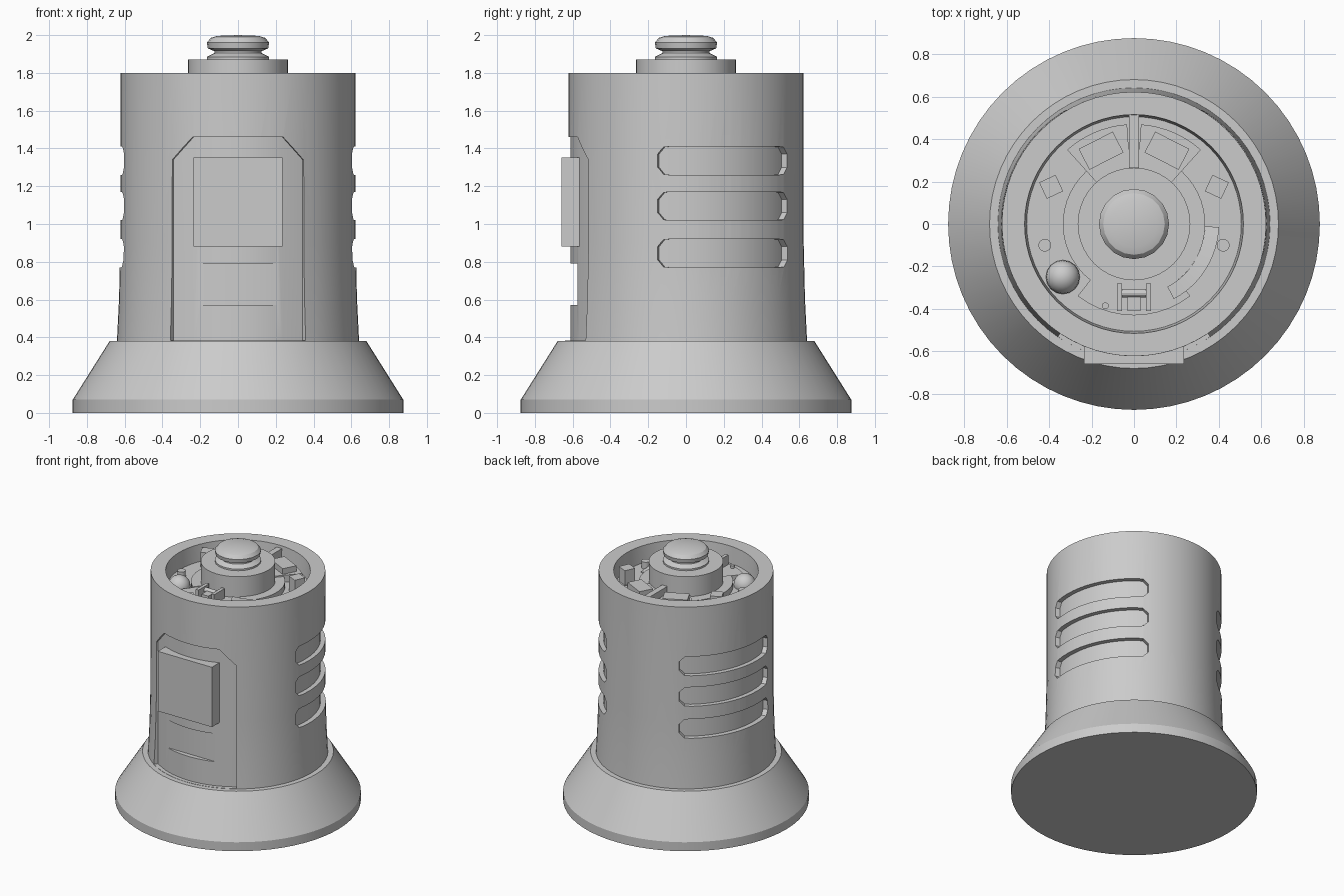
import bpy, bmesh, math
from math import radians, sin, cos, pi
from mathutils import Matrix, Vector

if "Cube" in bpy.data.objects:
    bpy.data.objects.remove(bpy.data.objects["Cube"])

FLOOR = 1.67


def finish(name, bm, smooth=True):
    bmesh.ops.remove_doubles(bm, verts=bm.verts, dist=1e-5)
    bmesh.ops.recalc_face_normals(bm, faces=bm.faces)
    me = bpy.data.meshes.new(name)
    bm.to_mesh(me)
    bm.free()
    ob = bpy.data.objects.new(name, me)
    bpy.context.collection.objects.link(ob)
    if smooth:
        shade(ob)
    return ob


def activate(ob):
    bpy.ops.object.select_all(action='DESELECT')
    ob.select_set(True)
    bpy.context.view_layer.objects.active = ob


def shade(ob):
    activate(ob)
    bpy.ops.object.shade_smooth_by_angle(angle=radians(25))


def lathe(name, profile, sides, smooth=True):
    bm = bmesh.new()
    vs = [bm.verts.new((r, 0, z)) for r, z in profile]
    es = [bm.edges.new(p) for p in zip(vs, vs[1:])]
    bmesh.ops.spin(bm, geom=vs + es, axis=(0, 0, 1), cent=(0, 0, 0),
                   angle=2 * pi, steps=sides, use_merge=True)
    return finish(name, bm, smooth)


def wrapped(name, columns, r0, r1, smooth=True):
    """Solid wrapped round the z axis; columns are (degrees, z low, z high)."""
    bm = bmesh.new()
    rings = []
    for a, lo, hi in columns:
        c, s = cos(radians(a)), sin(radians(a))
        rings.append([bm.verts.new((r * c, r * s, z))
                      for r, z in ((r0, lo), (r1, lo), (r1, hi), (r0, hi))])
    for p, q in zip(rings, rings[1:]):
        for i in range(4):
            j = (i + 1) % 4
            bm.faces.new((p[i], p[j], q[j], q[i]))
    bm.faces.new(rings[0])
    bm.faces.new(rings[-1])
    return finish(name, bm, smooth)


def arc(a, b, lo, hi, n=12):
    return [(a + (b - a) * i / n, lo, hi) for i in range(n + 1)]


def box(name, centre, size, turn=0):
    bm = bmesh.new()
    bmesh.ops.create_cube(bm, size=1, matrix=Matrix.Translation(centre)
                          @ Matrix.Rotation(radians(turn), 4, 'Z')
                          @ Matrix.Diagonal(Vector((*size, 1))))
    return finish(name, bm, False)


def rod(name, centre, radius, length, sides=16, axis='Z'):
    bm = bmesh.new()
    rot = Matrix.Rotation(pi / 2, 4, 'Y') if axis == 'X' else Matrix.Identity(4)
    bmesh.ops.create_cone(bm, cap_ends=True, segments=sides, radius1=radius, radius2=radius,
                          depth=length, matrix=Matrix.Translation(centre) @ rot)
    return finish(name, bm)


def cut(target, cutter):
    cutter.hide_render = True
    mod = target.modifiers.new("cut", 'BOOLEAN')
    mod.operation, mod.solver, mod.object = 'DIFFERENCE', 'EXACT', cutter
    activate(target)
    bpy.ops.object.modifier_apply(modifier=mod.name)
    bpy.data.objects.remove(cutter)


# Flared base and hollow-topped cylindrical body
body = lathe("body", [(0, 0), (.875, 0), (.875, .07), (.68, .38), (.641, .38), (.63, .6),
                      (.623, .9), (.622, 1.8), (.515, 1.8), (.505, FLOOR), (0, FLOOR)], 64, False)

# Three curved vent slots on each side
for z in (1.335, 1.095, .845):
    for flip in (False, True):
        cols = [(-14, z - .035, z + .035), (-11, z - .072, z + .072)]
        cols += arc(-8, 52, z - .075, z + .075)
        cols += [(56, z - .072, z + .072), (59.5, z - .035, z + .035)]
        if flip:
            cols = [(180 - a, lo, hi) for a, lo, hi in cols]
        cut(body, wrapped("slot_cutter", cols, .588, .72, False))

# Shallow front panel with chamfered top corners, and its lower window
panel = [(-90 - 34, .382, 1.34)] + arc(-90 - 22.6, -90 + 22.6, .382, 1.46) + [(-90 + 34, .382, 1.34)]
cut(body, wrapped("panel_cutter", panel, .612, .75, False))
cut(body, box("window_cutter", (0, -.66, .68), (.47, .17, .22)))
shade(body)

# Raised front plate
box("front_plate", (0, -.61, 1.117), (.47, .10, .47))

# Central hub, collar and knob
lathe("hub", [(0, FLOOR - .02), (.265, FLOOR - .02), (.265, 1.872), (0, 1.872)], 40)
wrapped("hub_collar", arc(-52, 232, FLOOR - .02, 1.715, 40), .25, .335)
lathe("knob", [(0, 1.86), (.165, 1.86), (.165, 1.885), (.125, 1.905), (.125, 1.915), (.16, 1.93),
               (.165, 1.96), (.145, 1.985), (.11, 1.996), (0, 2.0)], 20)

# Mirrored fittings on the recessed floor
for side, s in (("right", 1), ("left", -1)):
    def around(a):
        return a if s > 0 else 180 - a
    wrapped("rear_wedge_" + side, arc(around(48), around(86), FLOOR - .02, 1.725, 8), .26, .47)
    box("rear_block_" + side, (s * .155, .345, 1.735), (.18, .11, .07), -27 * s)
    box("post_" + side, (s * .39, .175, 1.72), (.085, .085, .13), -25 * s)
    rod("pin_" + side, (s * .42, -.1, 1.69), .03, .07)
    box("latch_rail_" + side, (s * .068, -.345, 1.74), (.025, .13, .09))

# Rear rib
box("rear_rib", (0, .39, 1.72), (.045, .25, .12))

# Front wedge with latch
wrapped("front_wedge", arc(-128, -52, FLOOR - .02, 1.71, 10), .26, .43)
rod("latch_bar", (0, -.325, 1.755), .02, .15, 12, 'X')
box("latch_block", (0, -.375, 1.73), (.06, .07, .06))
rod("small_pin", (-.135, -.385, 1.71), .016, .04, 12)

# Curved ramp on the front right of the floor
wrapped("floor_ramp", [(-62 + 5 * i, FLOOR - .02, 1.75 - .006 * i) for i in range(13)], .335, .40)

# Rounded bulb
bm = bmesh.new()
bmesh.ops.create_uvsphere(bm, u_segments=16, v_segments=10, radius=.08,
                          matrix=Matrix.Translation((-.335, -.25, FLOOR + .015)))
finish("bulb", bm)
